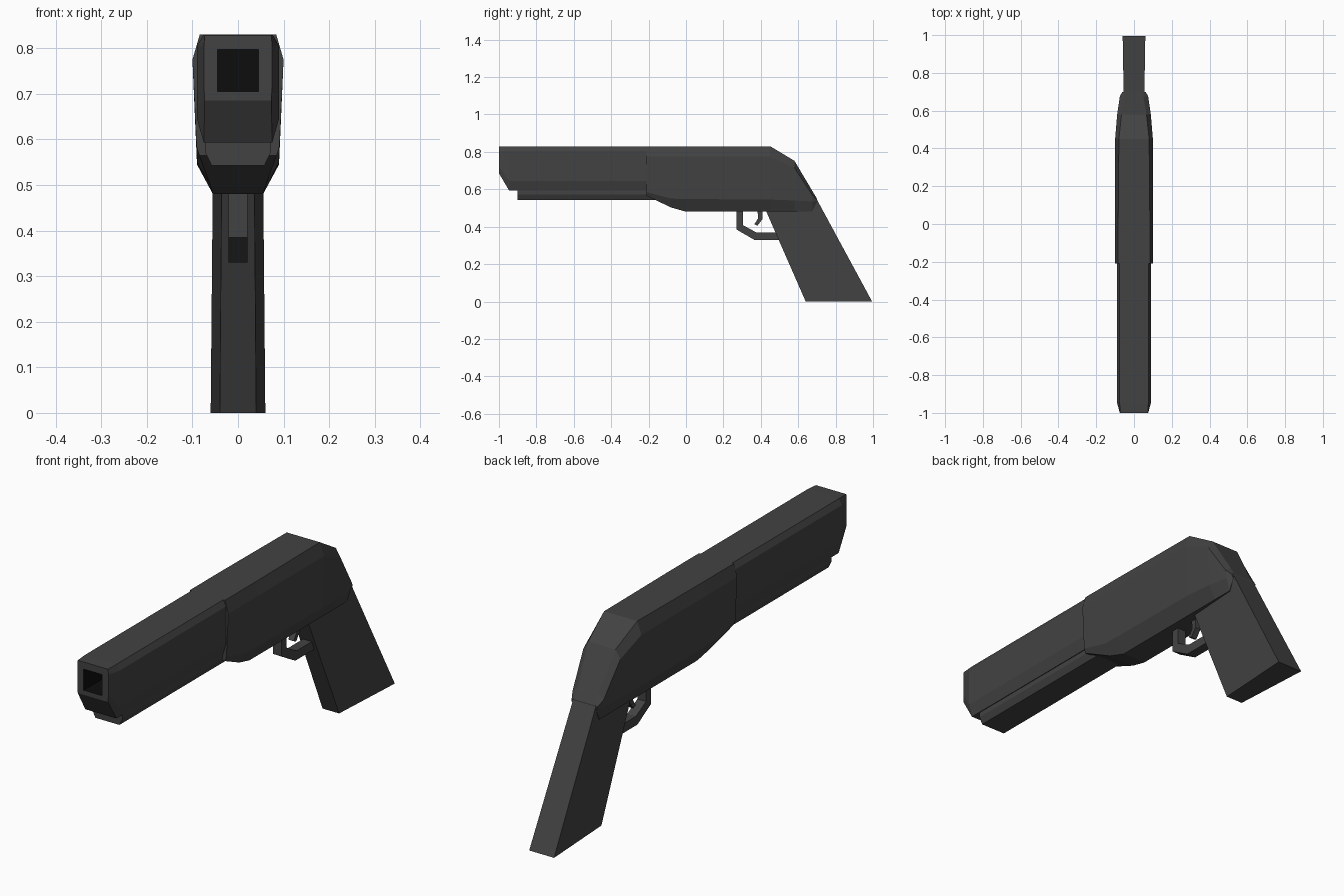
import bpy, bmesh

if "Cube" in bpy.data.objects:
    bpy.data.objects.remove(bpy.data.objects["Cube"])


def material(name, v):
    m = bpy.data.materials.new(name)
    m.diffuse_color = (v, v, v, 1)
    m.use_nodes = True
    m.node_tree.nodes["Principled BSDF"].inputs["Base Color"].default_value = m.diffuse_color
    return m


GREY = material("dark grey", 0.055)
BLACK = material("bore black", 0.004)


def loft(name, rings):
    """Closed solid through rings of equal point count."""
    bm = bmesh.new()
    loops = [[bm.verts.new(p) for p in r] for r in rings]
    n = len(loops[0])
    for a, b in zip(loops, loops[1:]):
        for i in range(n):
            j = (i + 1) % n
            bm.faces.new((a[i], a[j], b[j], b[i]))
    bm.faces.new(loops[0][::-1])
    bm.faces.new(loops[-1])
    bmesh.ops.recalc_face_normals(bm, faces=bm.faces)
    mesh = bpy.data.meshes.new(name)
    bm.to_mesh(mesh)
    bm.free()
    ob = bpy.data.objects.new(name, mesh)
    bpy.context.collection.objects.link(ob)
    mesh.materials.append(GREY)
    mesh.materials.append(BLACK)
    return ob


def section(y, *half):
    """Symmetric ring at y from (half width, z) pairs, top to bottom."""
    return ([(w, y, z) for w, z in half] +
            [(-w, y, z) for w, z in reversed(half)])


def plate(name, profile, w):
    """Side profile of (y, z) points extruded across x."""
    return loft(name, [[(x, y, z) for y, z in profile] for x in (-w, w)])


# Barrel housing with chamfered nose
barrel_half = ((.076, .83), (.09, .805), (.09, .645), (.075, .593))
barrel = loft("barrel_housing", [
    section(-1, (.073, .828), (.075, .805), (.075, .72), (.073, .685)),
    section(-.945, *barrel_half),
    section(-.15, *barrel_half)])

# Square bore cut into the nose
cutter = plate("bore_cutter", [(-1.1, .705), (-.7, .705), (-.7, .797), (-1.1, .797)], .045)
for f in cutter.data.polygons:
    f.material_index = 1
cutter.hide_render = True
mod = barrel.modifiers.new("bore", 'BOOLEAN')
mod.operation = 'DIFFERENCE'
mod.solver = 'EXACT'
mod.object = cutter
bpy.context.view_layer.objects.active = barrel
bpy.ops.object.modifier_apply(modifier=mod.name)
bpy.data.objects.remove(cutter)

# Rail under the barrel
rail_half = ((.072, .61), (.072, .572), (.058, .543))
loft("under_rail", [section(y, *rail_half) for y in (-.9, -.1)])

# Receiver with sloping rear
loft("receiver", [
    section(-.21, (.084, .83), (.10, .775), (.091, .585), (.085, .565)),
    section(-.08, (.084, .83), (.10, .775), (.09, .55), (.062, .503)),
    section(0, (.084, .83), (.10, .775), (.09, .548), (.055, .48)),
    section(.45, (.08, .83), (.10, .775), (.09, .545), (.055, .48)),
    section(.58, (.066, .752), (.089, .715), (.082, .54), (.055, .48)),
    section(.675, (.05, .592), (.075, .57), (.07, .535), (.055, .48)),
    section(.70, (.05, .55), (.062, .545), (.062, .538), (.055, .53))])

# Raked grip, narrower at the front
loft("grip", [
    [(-.04, .64, 0), (.04, .64, 0), (.06, .995, 0), (-.06, .995, 0)],
    [(-.036, .421, .5), (.036, .421, .5), (.055, .70, .545), (-.055, .70, .545)]])

# Trigger guard and trigger
plate("trigger_guard", [(.27, .49), (.27, .385), (.365, .33), (.51, .33),
                        (.51, .37), (.375, .37), (.305, .408), (.305, .49)], .021)
plate("trigger", [(.382, .49), (.408, .49), (.408, .44), (.382, .405),
                  (.365, .413), (.386, .445)], .013)
